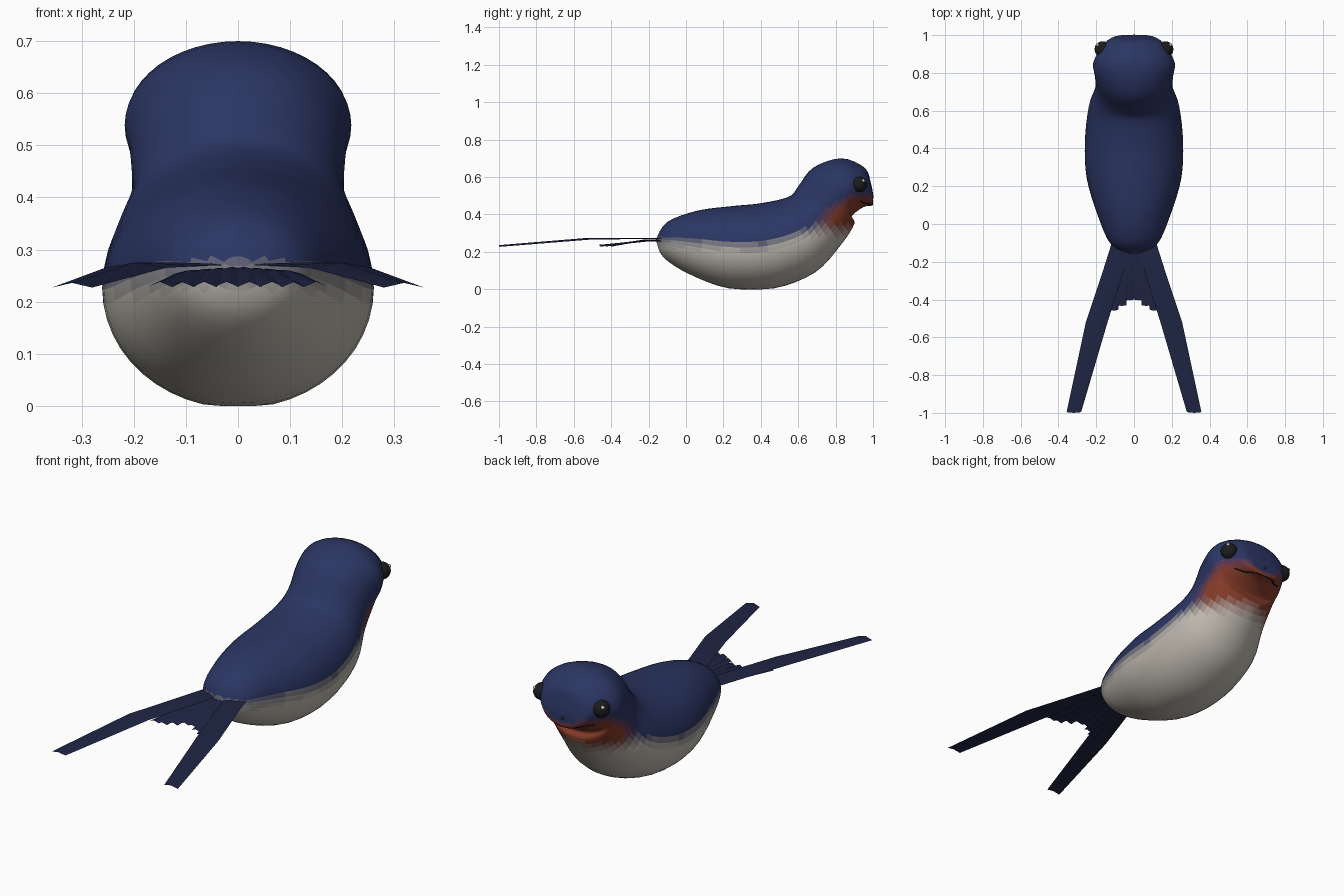
import bpy, bmesh, math
from mathutils import Vector
from mathutils.bvhtree import BVHTree

if "Cube" in bpy.data.objects:
    bpy.data.objects.remove(bpy.data.objects["Cube"])

mats = {}
def material(c):
    key = tuple(round(v, 4) for v in c)
    if key not in mats:
        m = bpy.data.materials.new("colour")
        m.diffuse_color = (*key, 1)
        m.use_nodes = True
        m.node_tree.nodes["Principled BSDF"].inputs["Base Color"].default_value = m.diffuse_color
        mats[key] = m
    return mats[key]

BLUE, WHITE, RED = Vector((.024, .036, .125)), Vector((.52, .49, .43)), Vector((.24, .045, .022))
TAIL, DARK = Vector((.014, .019, .06)), Vector((.012, .012, .013))

def finish(bm, name, colour=None):
    me = bpy.data.meshes.new(name)
    bmesh.ops.recalc_face_normals(bm, faces=bm.faces)
    for f in bm.faces:
        f.smooth = True
    bm.to_mesh(me)
    bm.free()
    if colour is not None:
        me.materials.append(material(colour))
    ob = bpy.data.objects.new(name, me)
    bpy.context.collection.objects.link(ob)
    return ob

def ball(name, pos, r, colour):
    bm = bmesh.new()
    bmesh.ops.create_uvsphere(bm, u_segments=20, v_segments=12, radius=r)
    bmesh.ops.translate(bm, verts=bm.verts, vec=pos)
    return finish(bm, name, colour)

# body and head: slanted rings (top y, top z, bottom y, bottom z, half width)
rings = [(-.16, .27, -.16, .26, .01), (-.10, .36, -.12, .17, .12), (.06, .42, .02, .08, .19),
         (.25, .445, .23, .005, .25), (.40, .46, .47, .005, .26), (.55, .495, .69, .09, .24),
         (.60, .55, .83, .24, .205), (.68, .65, .90, .35, .208), (.83, .70, .885, .39, .215),
         (.955, .65, .95, .44, .16), (.988, .57, .998, .45, .10), (1.0, .51, 1.0, .49, .01)]

def catmull(p, i, t):
    a, b, c, d = (p[max(0, min(len(p) - 1, i + k))] for k in (-1, 0, 1, 2))
    return [.5 * (2*q + (r - o)*t + (2*o - 5*q + 4*r - s)*t*t + (3*q - o - 3*r + s)*t**3)
            for o, q, r, s in zip(a, b, c, d)]

def ramp(v, a, b):
    return max(0, min(1, (v - a) / (b - a)))

def plumage(p):
    x, y, z = p
    edge = .215 + (max(0, .4 - y) * .06 if y < .4 else (y - .4) * .33)
    back = ramp(z, edge - .03, edge + .04)
    top = min(.49, .37 + (y - .70) * .65)
    red = ramp(y, .69, .79) * ramp(z, .27, .35) * ramp(z, top + .03, top - .02)
    lore = ramp(math.hypot(x / .10, (z - .495) / .03), 1.1, .6) * ramp(y, .94, .96)
    back, red = round(back * 6) / 6, round(red * (1 - lore) * 6) / 6
    if y > .86 and z > .4:
        back = 1
    return WHITE.lerp(BLUE, back).lerp(RED, red)

N, SUB = 48, 4
steps = [catmull(rings, i, k / SUB) for i in range(len(rings) - 1) for k in range(SUB)] + [rings[-1]]
bm = bmesh.new()
loops = []
for ty, tz, by, bz, w in steps:
    loop = []
    for j in range(N):
        a = 2 * math.pi * j / N
        f = (1 + math.cos(a)) / 2
        loop.append(bm.verts.new((w * math.sin(a), min(1, by + (ty - by) * f), max(0, bz + (tz - bz) * f))))
    loops.append(loop)
for a, b in zip(loops, loops[1:]):
    for j in range(N):
        bm.faces.new((a[j], a[(j + 1) % N], b[(j + 1) % N], b[j]))
bm.faces.new(loops[0])
bm.faces.new(loops[-1])
used = []
for f in bm.faces:
    m = material(plumage(f.calc_center_median()))
    if m not in used:
        used.append(m)
    f.material_index = used.index(m)
surface = BVHTree.FromBMesh(bm)
body = finish(bm, "body")
for m in used:
    body.data.materials.append(m)
finished = bm = None
bm = bmesh.new()
bm.from_mesh(body.data)
for f in bm.faces:
    m = material(plumage(f.calc_center_median()))
    f.material_index = used.index(m)
bm.to_mesh(body.data)
bm.free()

# mouth line laid on the face
pts = []
for i in range(-8, 9):
    x = i * .017
    hit = surface.ray_cast(Vector((x, 2, .452 + 1.2 * x * x)), Vector((0, -1, 0)))[0]
    if hit and hit.y > .8:
        pts.append(hit)
cu = bpy.data.curves.new("mouth", 'CURVE')
cu.dimensions = '3D'
cu.bevel_depth = .004
cu.bevel_resolution = 1
sp = cu.splines.new('POLY')
sp.points.add(len(pts) - 1)
for q, p in zip(sp.points, pts):
    q.co = (p.x, p.y - .003, p.z, 1)
cu.materials.append(material(DARK))
bpy.context.collection.objects.link(bpy.data.objects.new("mouth", cu))
ball("beak_tip", (0, .985, .495), .018, DARK)

# feather: folded strip from sections (y, inner x, outer x, ridge z, fold)
def feather(name, s, sections):
    bm = bmesh.new()
    rows = [[bm.verts.new((s * a, y, z - d)), bm.verts.new((s * (a + b) / 2, y - .004, z)),
             bm.verts.new((s * b, y, z - d))] for y, a, b, z, d in sections]
    for p, q in zip(rows, rows[1:]):
        for k in (0, 1):
            bm.faces.new((p[k], p[k + 1], q[k + 1], q[k]))
    return finish(bm, name, TAIL)

for s, side in ((1, "right"), (-1, "left")):
    # eyes with highlights
    ball("eye_" + side, (s * .167, .925, .56), .042, DARK)
    ball("eye_highlight_" + side, (s * .192, .948, .580), .009, Vector((.8, .8, .8)))
    # long outer tail feather
    feather("tail_streamer_" + side, s, [(-.06, 0, .105, .273, .002), (-.25, .055, .165, .275, .006),
            (-.52, .14, .255, .275, .01), (-.996, .28, .357, .236, .009)])
    # short inner tail feathers
    for i, (x, y) in enumerate(((.022, -.40), (.065, -.43), (.108, -.455), (.15, -.46))):
        z = .268 - i * .002
        feather(f"tail_feather_{side}_{i + 1}", s, [(-.08, x * .4 - .02, x * .4 + .02, z, .004),
                (-.22, x * .65 - .023, x * .65 + .023, z - .002, .006),
                (y, x - .024, x + .024, .238, .01)])
